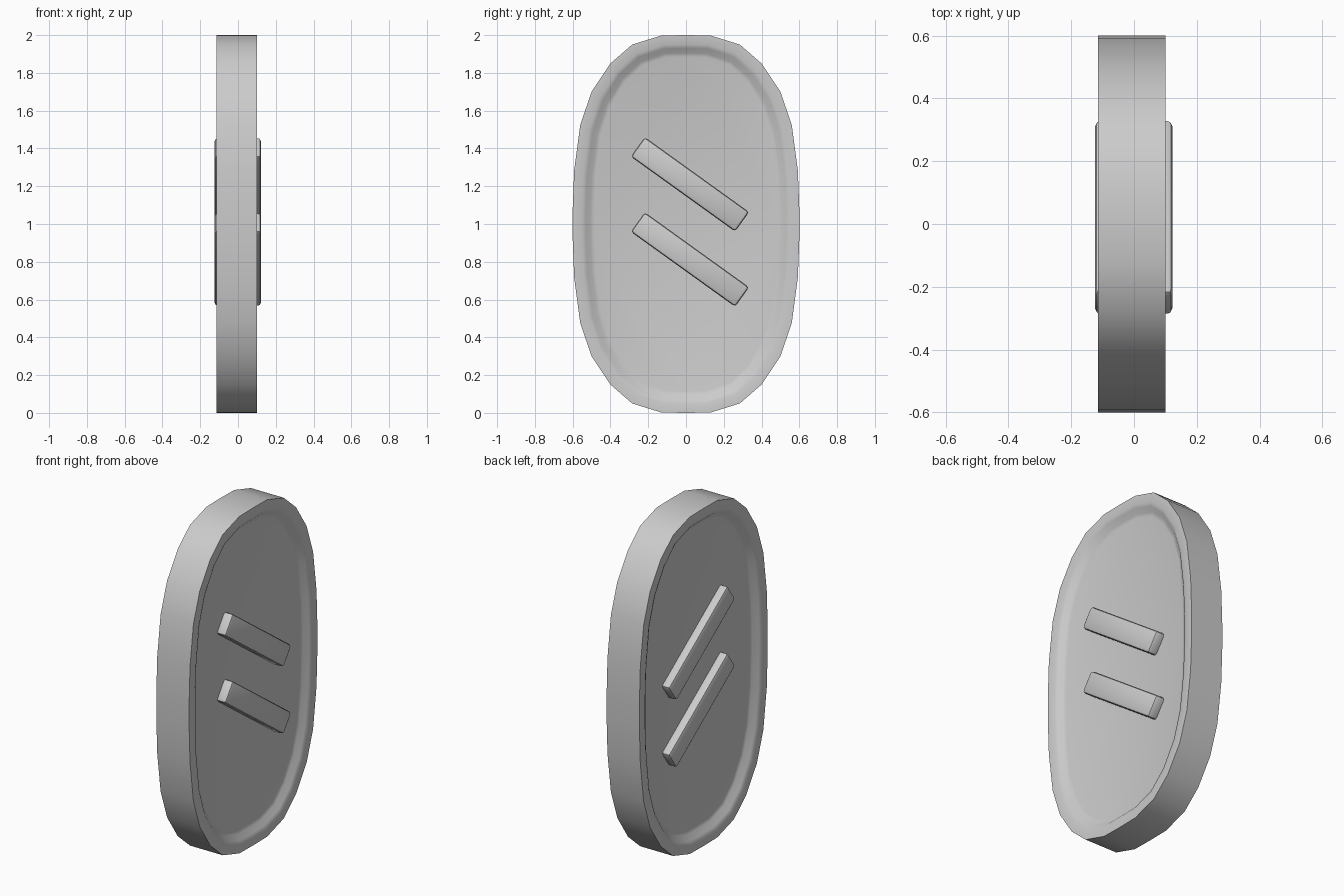
import bpy, bmesh, math

if "Cube" in bpy.data.objects:
    bpy.data.objects.remove(bpy.data.objects["Cube"])

# quarter outline of the plate (y, z measured from its centre)
QUARTER = [(0.6, 0.08), (0.592, 0.285), (0.56, 0.525), (0.50, 0.70),
           (0.40, 0.85), (0.285, 0.95), (0.13, 0.998)]
top = [(0.6, 0.0)] + QUARTER + [(0.0, 1.0)] + [(-y, z) for y, z in reversed(QUARTER)]
OUTLINE = top + [(-y, -z) for y, z in top]

# rim cross-section: (inset from the edge, x), from the back floor round to the front floor
PROFILE = [(0.115, -0.076), (0.095, -0.081), (0.07, -0.106), (0.05, -0.115), (0.0, -0.115),
           (0.0, 0.10), (0.05, 0.10), (0.07, 0.092), (0.095, 0.071), (0.115, 0.066)]


def finish(name, bm, angle):
    bmesh.ops.recalc_face_normals(bm, faces=bm.faces)
    mesh = bpy.data.meshes.new(name)
    bm.to_mesh(mesh)
    bm.free()
    ob = bpy.data.objects.new(name, mesh)
    bpy.context.collection.objects.link(ob)
    bpy.ops.object.select_all(action='DESELECT')
    ob.select_set(True)
    bpy.context.view_layer.objects.active = ob
    bpy.ops.object.shade_smooth_by_angle(angle=math.radians(angle))
    return ob


# oval plate with a raised rim and a recessed floor on each side
bm = bmesh.new()
rings = [[bm.verts.new((x, y * (1 - d / 0.6), 1 + z * (1 - d))) for y, z in OUTLINE]
         for d, x in PROFILE]
n = len(OUTLINE)
for a, b in zip(rings, rings[1:]):
    for i in range(n):
        j = (i + 1) % n
        bm.faces.new((a[i], a[j], b[j], b[i]))
bm.faces.new(rings[0])
bm.faces.new(rings[-1])
finish("oval_plate", bm, 50)


# slanted raised bars, two on each side
def bar(name, x0, x1, z):
    bm = bmesh.new()
    bmesh.ops.create_cube(bm, size=1)
    bmesh.ops.scale(bm, vec=(x1 - x0, 0.68, 0.127), verts=bm.verts)
    bmesh.ops.bevel(bm, geom=bm.edges[:], offset=0.016, segments=2,
                    profile=0.5, affect='EDGES')
    ob = finish(name, bm, 40)
    ob.location = ((x0 + x1) / 2, 0.021, z)
    ob.rotation_euler.x = math.radians(-35.7)


for side, x0, x1 in (("right", 0.045, 0.122), ("left", -0.124, -0.055)):
    for level, z in (("upper", 1.21), ("lower", 0.812)):
        bar(f"{level}_{side}_bar", x0, x1, z)
